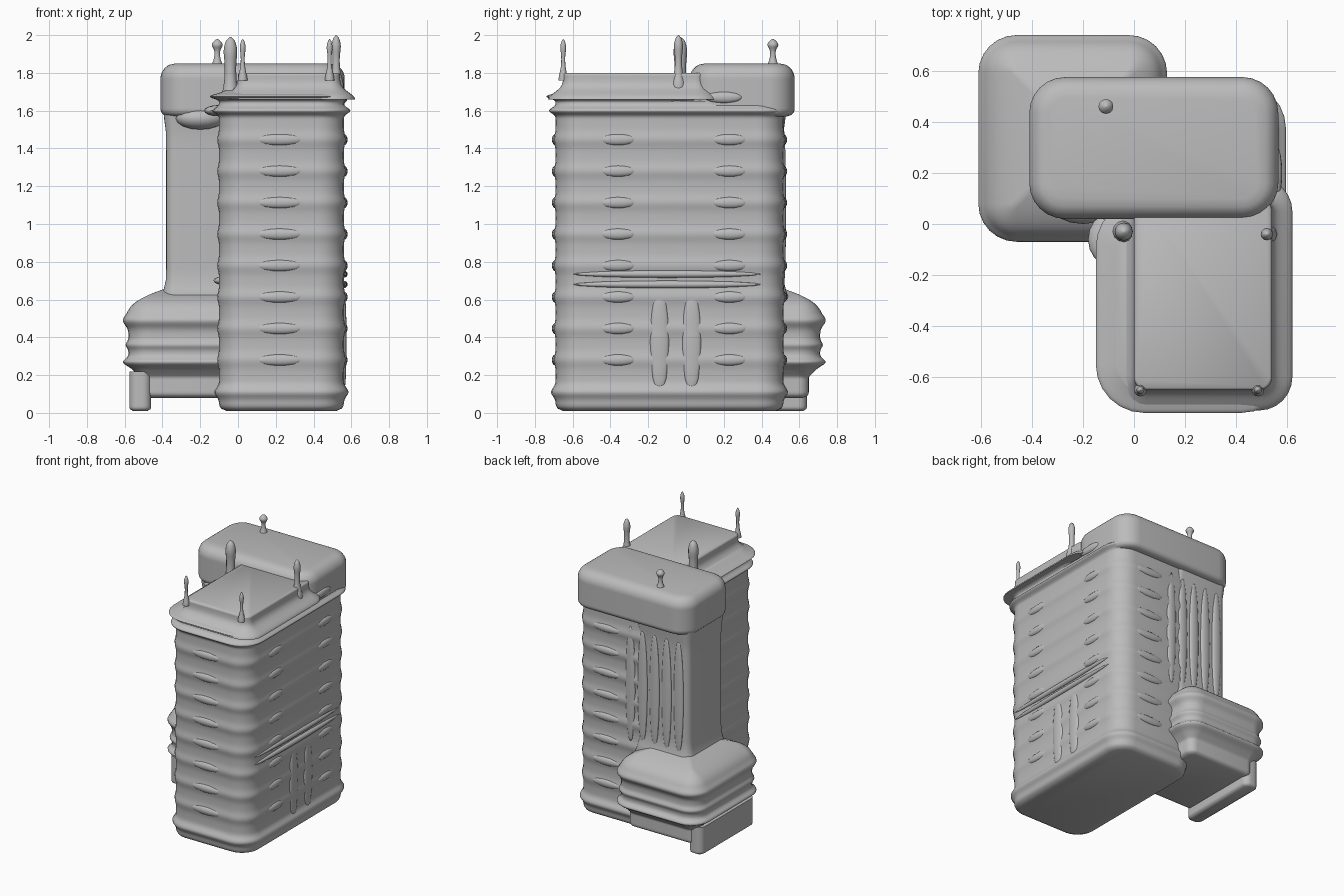
import bpy, bmesh, math

old = bpy.data.objects.get("Cube")
if old:
    bpy.data.objects.remove(old, do_unlink=True)

grey_shade = (0.5, 0.5, 0.5, 1)
concrete = bpy.data.materials.new("concrete grey")
concrete.use_nodes = True
concrete.diffuse_color = grey_shade
concrete.node_tree.nodes["Principled BSDF"].inputs["Base Color"].default_value = grey_shade


def finish(name, bm):
    """Turn the bmesh into a smooth-shaded concrete object."""
    bmesh.ops.recalc_face_normals(bm, faces=bm.faces)
    mesh = bpy.data.meshes.new(name)
    bm.to_mesh(mesh)
    bm.free()
    mesh.materials.append(concrete)
    part = bpy.data.objects.new(name, mesh)
    bpy.context.collection.objects.link(part)
    bpy.ops.object.select_all(action='DESELECT')
    part.select_set(True)
    bpy.context.view_layer.objects.active = part
    bpy.ops.object.shade_smooth_by_angle(angle=math.radians(60))


def skin(bm, rings):
    """Bridge consecutive rings of vertices and cap both ends."""
    for lower, upper in zip(rings, rings[1:]):
        for i in range(len(lower)):
            bm.faces.new((lower[i - 1], lower[i], upper[i], upper[i - 1]))
    bm.faces.new(rings[0])
    bm.faces.new(rings[-1])


def rounded_ring(bm, left, right, front, back, radius, z, grow):
    """Rounded rectangle of vertices, pushed outward by grow."""
    r = max(radius + grow, 0.02)
    reach_x = (right - left) / 2 + grow - r
    reach_y = (back - front) / 2 + grow - r
    corners = ((1, 1), (-1, 1), (-1, -1), (1, -1))
    verts = []
    for quarter, (sx, sy) in enumerate(corners):
        for step in range(7):
            angle = (quarter + step / 6) * math.pi / 2
            x = (left + right) / 2 + sx * reach_x + r * math.cos(angle)
            y = (front + back) / 2 + sy * reach_y + r * math.sin(angle)
            verts.append(bm.verts.new((x, y, z)))
    return verts


def loft(name, left, right, front, back, bottom, top, radius, swell, steps=20):
    """Raise a rounded block whose outline swells with height."""
    bm = bmesh.new()
    rings = []
    for step in range(steps + 1):
        z = bottom + (top - bottom) * step / steps
        rings.append(rounded_ring(bm, left, right, front, back, radius, z, swell(z)))
    skin(bm, rings)
    finish(name, bm)


def bump(z, centre, width):
    return math.exp(-((z - centre) / width) ** 2)


def edge_round(distance, size):
    """Inward pull of a quarter-round edge at a distance from the end."""
    t = max(0, 1 - distance / size)
    return size * (math.sqrt(1 - t * t) - 1)


floor_gap = 1 / 6
floors = [0.28 + floor_gap * i for i in range(8)]
wall_left, wall_right, wall_front, wall_back = -0.1, 0.56, -0.69, 0.515
corner = 0.14


# Main tower with rippling floors and a flared foot
def tower_swell(z):
    ripple = 0.01 * sum(bump(z, floor, 0.035) for floor in floors)
    return ripple + 0.025 * bump(z, 0.11, 0.03) + edge_round(z - 0.01, 0.04)


loft("main_tower", wall_left, wall_right, wall_front, wall_back,
     0.01, 1.6, corner, tower_swell, steps=120)

# Rear wing standing on the podium
loft("rear_wing", -0.38, 0.05, 0.09, wall_back, 0.55, 1.6, 0.05,
     lambda z: 0.03 * bump(z, 0.6, 0.06) + 0.015 * bump(z, 1.6, 0.08))

# Cornices
loft("lower_cornice", wall_left, wall_right, wall_front, wall_back, 1.53, 1.65, corner,
     lambda z: 0.035 * bump(z, 1.6, 0.02))
loft("upper_cornice", wall_left, wall_right, wall_front, 0.05, 1.62, 1.71, corner,
     lambda z: 0.05 * bump(z, 1.675, 0.015) - 0.05 * bump(z, 1.72, 0.02))

# Front penthouse with a flared base
loft("front_penthouse", 0, 0.54, -0.65, 0.1, 1.66, 1.8, 0.05,
     lambda z: 0.08 * bump(z, 1.66, 0.05) + edge_round(1.8 - z, 0.01))


# Rounded rear head
def head_swell(z):
    return edge_round(1.85 - z, 0.08) + edge_round(z - 1.57, 0.04)


loft("rear_head", -0.41, 0.565, 0.02, 0.575, 1.57, 1.85, 0.14, head_swell, steps=40)


# Banded podium at the back corner
def podium_swell(z):
    bands = 0.03 * (bump(z, 0.27, 0.02) + bump(z, 0.49, 0.035)) + 0.015 * bump(z, 0.36, 0.02)
    roof_slope = 12 * max(0, z - 0.53) ** 2
    under_cut = min(0.06, max(0, 0.25 - z))
    return bands - roof_slope - under_cut + edge_round(z - 0.08, 0.03)


loft("podium", -0.58, 0.1, -0.04, 0.71, 0.08, 0.66, 0.12, podium_swell, steps=60)

# Supporting wall under the podium
loft("podium_leg", -0.575, -0.46, 0, 0.64, 0.01, 0.22, 0.045,
     lambda z: edge_round(z - 0.01, 0.02))


def lump(bm, centre, size):
    """Soft ellipsoid swelling from a wall."""
    verts = bmesh.ops.create_uvsphere(bm, u_segments=16, v_segments=8, radius=1)["verts"]
    bmesh.ops.scale(bm, vec=size, verts=verts)
    bmesh.ops.translate(bm, vec=centre, verts=verts)


# Window sills on every floor
depth = 0.02
across, along = (0.13, depth, 0.03), (depth, 0.1, 0.03)
bm = bmesh.new()
for floor in floors:
    lump(bm, (0.22, wall_front, floor), across)
    lump(bm, (0.3, wall_back, floor), across)
    for y in (-0.36, 0.23):
        lump(bm, (wall_right, y, floor), along)
lump(bm, (wall_right, 0.2, 1.67), along)
finish("window_sills", bm)

# Upright ribs on the back and side
bm = bmesh.new()
for i in range(5):
    lump(bm, (0.1 * i - 0.3, wall_back, 1.08), (0.04, 0.015, 0.44))
for y in (-0.14, 0.03):
    lump(bm, (wall_right, y, 0.38), (0.015, 0.05, 0.28))
finish("wall_ribs", bm)

# Belt ledge halfway up the side
bm = bmesh.new()
for z in (0.68, 0.735):
    lump(bm, (wall_right, -0.1, z), (depth, 0.5, depth))
finish("side_belt", bm)

# Brackets in the inner corner
bm = bmesh.new()
lump(bm, (-0.2, 0.08, 1.56), (0.13, 0.08, 0.06))
lump(bm, (wall_left, -0.06, 1.6), (0.08, 0.1, 0.03))
lump(bm, (-0.06, -0.03, 0.7), (0.07, 0.07, 0.025))
finish("corner_brackets", bm)


def finial(name, x, y, bottom, top, foot, neck, knob):
    """Round roof finial: wide foot, slim neck and rounded knob."""
    bm = bmesh.new()
    rings = []
    height = top - bottom
    for step in range(21):
        t = step / 20
        radius = neck + (foot - neck) * bump(t, 0, 0.25) + (knob - neck) * bump(t, 0.8, 0.15)
        radius *= math.sqrt(max(0.01, 1 - t ** 12))
        verts = bmesh.ops.create_circle(bm, segments=12, radius=radius)["verts"]
        bmesh.ops.translate(bm, vec=(x, y, bottom + height * t), verts=verts)
        rings.append(verts)
    skin(bm, rings)
    finish(name, bm)


# Roof finials
finial("front_right_finial", 0.025, -0.65, 1.76, 1.98, foot=0.025, neck=0.01, knob=0.016)
finial("front_left_finial", 0.485, -0.65, 1.76, 1.98, foot=0.025, neck=0.01, knob=0.016)
finial("middle_right_finial", -0.04, -0.03, 1.64, 1.99, foot=0.05, neck=0.03, knob=0.037)
finial("middle_left_finial", 0.52, -0.04, 1.72, 2, foot=0.04, neck=0.018, knob=0.025)
finial("rear_finial", -0.11, 0.46, 1.83, 1.98, foot=0.03, neck=0.014, knob=0.03)
